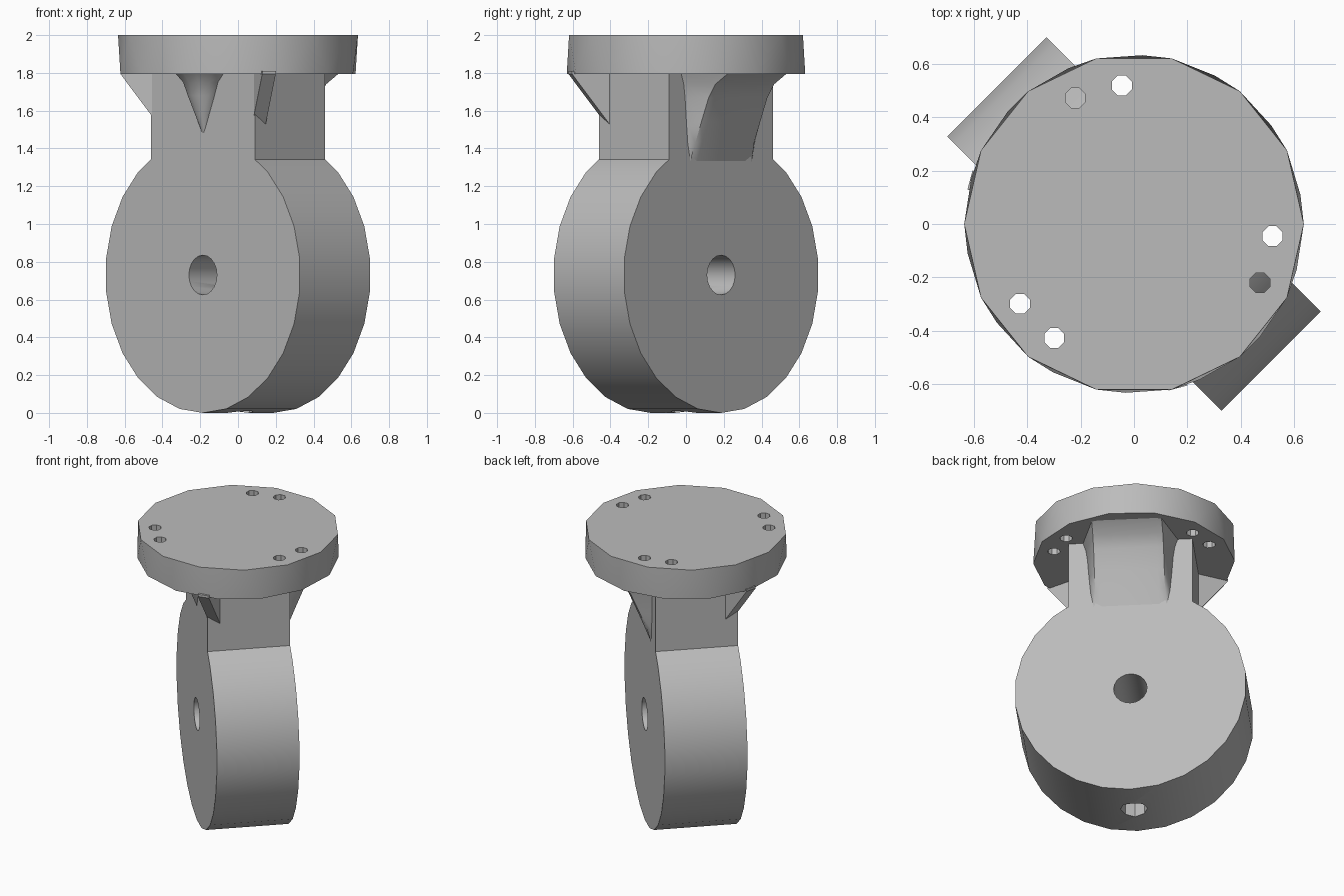
import bpy, bmesh
from math import cos, sin, pi, radians
from mathutils import Matrix

cube = bpy.data.objects.get("Cube")
if cube:
    bpy.data.objects.remove(cube, do_unlink=True)

grey = bpy.data.materials.new("plain grey")
grey.use_nodes = True
grey.diffuse_color = (0.5, 0.5, 0.5, 1)
grey.node_tree.nodes["Principled BSDF"].inputs["Base Color"].default_value = (0.5, 0.5, 0.5, 1)

WORLD = Matrix.Identity(4)
TURN = Matrix.Rotation(radians(-45), 4, 'Z')   # wheel frame: x along the rolling direction, y along the axle


def loft(name, rings, matrix=WORLD, triangles=False):
    """Skin equal-length rings of points and cap both ends."""
    bm = bmesh.new()
    loops = [[bm.verts.new(matrix @ Matrix.Translation(p).translation) for p in r] for r in rings]
    n = len(loops[0])
    for a, b in zip(loops, loops[1:]):
        for i in range(n):
            j = (i + 1) % n
            bm.faces.new((a[i], a[j], b[j], b[i]))
    if triangles:
        bmesh.ops.triangulate(bm, faces=bm.faces[:])
    bm.faces.new(loops[0])
    bm.faces.new(loops[-1])
    bmesh.ops.recalc_face_normals(bm, faces=bm.faces[:])
    mesh = bpy.data.meshes.new(name)
    bm.to_mesh(mesh)
    bm.free()
    mesh.materials.append(grey)
    obj = bpy.data.objects.new(name, mesh)
    bpy.context.collection.objects.link(obj)
    return obj


def ring(r, n, z, turn=0.0, x=0.0, y=0.0):
    return [(x + r * cos(turn + 2 * pi * i / n), y + r * sin(turn + 2 * pi * i / n), z) for i in range(n)]


def lying(r, n, y, z):
    """Ring around the axle direction, with a vertex at the bottom."""
    return [(r * sin(2 * pi * i / n), y, z - r * cos(2 * pi * i / n)) for i in range(n)]


def cut(obj, cutters):
    bpy.context.view_layer.objects.active = obj
    for c in cutters:
        c.hide_render = True
        mod = obj.modifiers.new("hole", 'BOOLEAN')
        mod.operation, mod.solver, mod.object = 'DIFFERENCE', 'EXACT', c
        bpy.ops.object.modifier_apply(modifier=mod.name)
        bpy.data.objects.remove(c, do_unlink=True)


def smooth(obj, angle=35):
    bpy.ops.object.select_all(action='DESELECT')
    obj.select_set(True)
    bpy.context.view_layer.objects.active = obj
    bpy.ops.object.shade_smooth_by_angle(angle=radians(angle))


# Wheel with axle bore and a radial bore from below
R, HALF = 0.73, 0.263
wheel = loft("wheel", [lying(R, 26, -HALF, R), lying(R, 26, HALF, R)], TURN)
cut(wheel, [
    loft("axle_cutter", [lying(0.105, 20, -0.5, R), lying(0.105, 20, 0.5, R)], TURN),
    loft("bore_cutter", [ring(0.085, 8, -0.1), ring(0.085, 8, R)], TURN),
])
smooth(wheel)

# Neck block
W = 0.39
loft("neck", [[(-W, -HALF, z), (W, -HALF, z), (W, HALF, z), (-W, HALF, z)] for z in (1.2, 1.85)], TURN)

# Round mounting flange with three pairs of screw holes
flange = loft("flange", [ring(0.632, 14, 1.795, radians(10)), ring(0.635, 14, 2.0)], triangles=True)
holes = []
for pair in (105, 225, 345):
    for a in (pair - 10, pair + 10):
        x, y = 0.52 * cos(radians(a)), 0.52 * sin(radians(a))
        holes.append(loft("screw_cutter", [ring(0.04, 8, z, pi / 8, x, y) for z in (1.7, 2.1)]))
cut(flange, holes)
smooth(flange)

# Two thin triangular ribs under the flange
for name, a in (("left_rib", 285), ("right_rib", 165)):
    side = [(0.3, 1.81), (0.635, 1.81), (0.635, 1.795), (0.43, 1.53), (0.3, 1.53)]
    loft(name, [[(r, t, z) for r, z in side] for t in (-0.037, 0.037)],
         Matrix.Rotation(radians(a), 4, 'Z'))

# Wide curved brace on the back face of the neck
brace = []
for y, z, flare in ((0.262, 1.33, 0.01), (0.30, 1.43, 0.03), (0.345, 1.54, 0.04), (0.40, 1.67, 0.05),
                    (0.45, 1.74, 0.06), (0.55, 1.8, 0.08)):
    w = 0.22
    brace.append([(-w - flare, 0.2, z), (-w - flare, HALF, z), (-w, y - 0.01, z), (-w + 0.04, y, z),
                  (w - 0.04, y, z), (w, y - 0.01, z), (w + flare, HALF, z), (w + flare, 0.2, z)])
smooth(loft("wide_brace", brace, TURN), 40)

# Narrow tapering brace on the front face
taper = [ring(r, 12, z, 0, 0, -HALF + 0.01)
         for r, z in ((0.01, 1.48), (0.05, 1.58), (0.09, 1.68), (0.115, 1.75), (0.16, 1.8))]
smooth(loft("narrow_brace", taper, TURN), 40)
